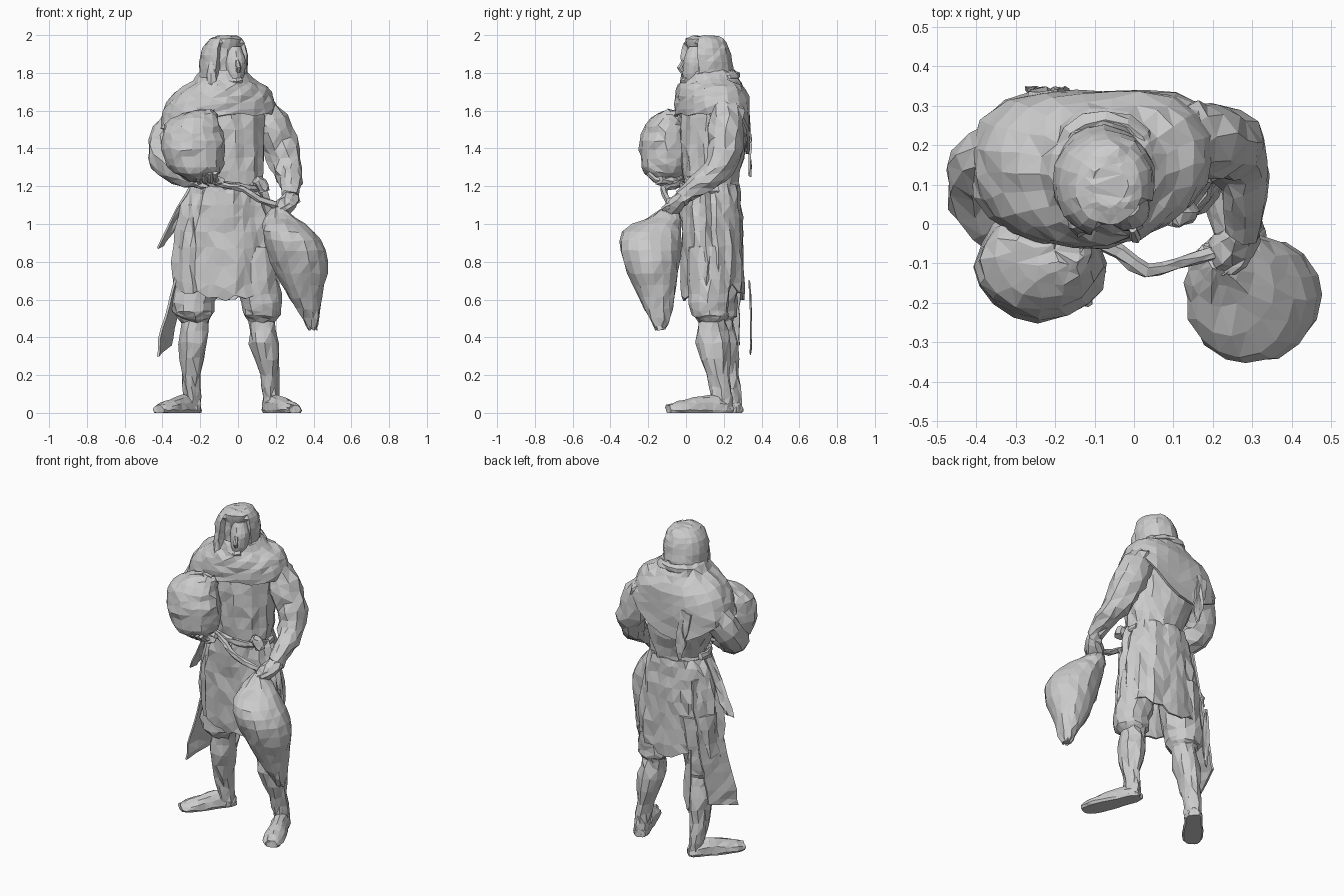
import bpy, bmesh, math, random
from math import sin, cos, pi, tau
from mathutils import Vector as V

random.seed(7)


def link(name, bm, solid=0.0):
    bmesh.ops.recalc_face_normals(bm, faces=bm.faces)
    bmesh.ops.triangulate(bm, faces=bm.faces)
    me = bpy.data.meshes.new(name)
    bm.to_mesh(me)
    bm.free()
    ob = bpy.data.objects.new(name, me)
    bpy.context.collection.objects.link(ob)
    if solid:
        m = ob.modifiers.new("thickness", "SOLIDIFY")
        m.thickness = solid
        m.offset = 0
    return ob


def smooth_path(rows, k):
    # Catmull-Rom interpolation of tuples
    out = []
    n = len(rows)
    for i in range(n - 1):
        p = [V(rows[min(max(j, 0), n - 1)]) for j in (i - 1, i, i + 1, i + 2)]
        for s in range(k):
            t = s / k
            out.append(0.5 * (2 * p[1] + (p[2] - p[0]) * t
                       + (2 * p[0] - 5 * p[1] + 4 * p[2] - p[3]) * t * t
                       + (3 * p[1] - p[0] - 3 * p[2] + p[3]) * t ** 3))
    return out + [V(rows[-1])]


def loft(name, rows, n=14, k=2, jit=0.008, fold=0.0, flat=False, caps=True, fn=None, solid=0.0):
    """Rows are x, y, z, half width, half depth. flat keeps rings level."""
    rows = smooth_path([r if len(r) == 5 else r + (r[3],) for r in rows], k)
    bm = bmesh.new()
    pts = [V(r[:3]) for r in rows]
    rings, last = [], None
    for i, r in enumerate(rows):
        d = (pts[min(i + 1, len(pts) - 1)] - pts[max(i - 1, 0)]).normalized()
        if flat:
            side, up = V((1, 0, 0)), V((0, 1, 0))
        elif last is None:
            side = d.cross(V((0, 0, 1)) if abs(d.z) < 0.8 else V((0, 1, 0))).normalized()
            up = side.cross(d)
        else:
            q = last.rotation_difference(d)
            side, up = q @ side, q @ up
        last = d
        ring = []
        for j in range(n):
            a = tau * j / n
            s = 1 + fold * (1 if j % 2 else -1)
            p = pts[i] + side * r[3] * s * cos(a) + up * r[4] * s * sin(a)
            p += V([random.uniform(-jit, jit) for _ in range(3)])
            if fn:
                p = fn(p, a, i / (len(rows) - 1), j)
            p.z = min(max(p.z, 0), 2)
            ring.append(bm.verts.new(p))
        rings.append(ring)
    for a, b in zip(rings, rings[1:]):
        for j in range(n):
            bm.faces.new((a[j], a[(j + 1) % n], b[(j + 1) % n], b[j]))
    if caps:
        bm.faces.new(rings[0])
        bm.faces.new(rings[-1])
    return link(name, bm, solid)


def sheet(name, rows, k=2, jit=0.006, solid=0.012):
    """Cloth panel: each row is left edge xyz + right edge xyz."""
    bm = bmesh.new()
    grid = []
    for r in smooth_path(rows, k):
        a, b = V(r[:3]), V(r[3:])
        grid.append([bm.verts.new(a.lerp(b, t / 3) + V([random.uniform(-jit, jit) for _ in range(3)]))
                     for t in range(4)])
    for a, b in zip(grid, grid[1:]):
        for j in range(3):
            bm.faces.new((a[j], a[j + 1], b[j + 1], b[j]))
    return link(name, bm, solid)


# Torso with pleated front
loft("tunic_body", [(-.06, .13, 1.14, .185, .15), (-.04, .13, 1.22, .165, .147),
                    (-.06, .14, 1.35, .2, .165), (-.08, .148, 1.5, .225, .176),
                    (-.1, .15, 1.62, .23, .17), (-.08, .14, 1.72, .17, .14)], n=24, fold=.015, flat=True)

# Tunic skirt with ragged pleats and hem
hem = [random.uniform(0, .06) for _ in range(32)]
pleat = [random.uniform(-.06, .05) for _ in range(32)]


def rag(p, a, t, j):
    p.z += t ** 3 * (hem[j] + .09 * (1 - abs(sin(a)) ** 12))
    c = V((-.067, .138, p.z))
    return c + (p - c) * (1 + pleat[j])


loft("tunic_skirt", [(-.055, .13, 1.21, .175, .15), (-.065, .133, 1.1, .22, .155), (-.07, .138, .95, .247, .157),
                     (-.068, .143, .75, .262, .16), (-.065, .143, .54, .26, .155)],
     n=32, jit=.009, fold=.03, flat=True, caps=False, fn=rag, solid=.012)

# Shoulder cape, lower on one side, squared off and longer over the back


def droop(p, a, t, j):
    p.z += .16 * (p.x + .08) * t + .015 * sin(3 * a) * t
    p.y += .08 * (p.x + .1) * t
    if sin(a) > 0:
        p.x += .03 * sin(2 * a) * t
        p.y += .03 * abs(sin(2 * a)) * t
        p.z -= .16 * sin(a) ** 2 * t * t
    p.y = min(p.y, .33 + random.uniform(-.006, .006))
    return p


loft("shoulder_cape", [(-.075, .13, 1.81, .11, .12), (-.08, .13, 1.755, .155, .15),
                       (-.095, .137, 1.7, .24, .185), (-.105, .142, 1.63, .285, .195),
                       (-.11, .145, 1.56, .295, .195)],
     n=22, jit=.008, flat=True, caps=False, fn=droop, solid=.016)

# Hood with a recessed opening turned slightly to one side
FACE = math.radians(-62)


def opening(p, a, t, j):
    d = abs((a - FACE + pi) % tau - pi)
    depth = min(1, max(0, (.75 - d) * 4)) * min(1, max(0, (.78 - t) * 5)) * min(1, t * 4)
    return p - V((cos(FACE), sin(FACE), 0)) * .045 * depth


loft("hood", [(-.085, .13, 1.69, .12, .13), (-.08, .115, 1.78, .125, .14), (-.075, .105, 1.86, .13, .138),
              (-.07, .1, 1.93, .118, .13), (-.065, .098, 1.98, .085, .1), (-.062, .098, 1.997, .045, .055)],
     n=20, jit=.004, flat=True, fn=opening)
loft("hood_collar_roll", [(-.19, .13, 1.76, .022), (-.16, .23, 1.78, .026), (-.07, .262, 1.785, .028),
                          (.02, .22, 1.78, .026), (.055, .11, 1.75, .022)], n=7, jit=.005)
loft("hood_lappet", [(-.12, .0, 1.88, .018), (-.14, .0, 1.79, .03), (-.125, -.012, 1.71, .024)], n=7, jit=.005)

# Face: head form, nose and chin
loft("face", [(-.025, .06, 1.73, .03, .04), (-.018, .04, 1.76, .042, .055), (-.015, .04, 1.83, .054, .058),
              (-.018, .045, 1.88, .056, .055), (-.025, .055, 1.94, .04, .04)], n=14, jit=.002, flat=True)
loft("nose", [(-.003, -.014, 1.865, .01), (.004, -.034, 1.825, .015), (.002, -.022, 1.806, .012)], n=6, k=1, jit=.001)
loft("chin", [(-.035, .0, 1.757, .016), (-.01, -.01, 1.755, .02), (.015, .005, 1.76, .016)], n=6, k=1, jit=.002)

# Arms
loft("carrying_arm", [(-.26, .19, 1.61, .08), (-.33, .18, 1.52, .09), (-.388, .14, 1.42, .085),
                      (-.388, .07, 1.345, .082), (-.32, -.01, 1.285, .075), (-.22, -.05, 1.24, .05),
                      (-.15, -.07, 1.225, .038)], n=10, jit=.011)
loft("hanging_arm", [(.08, .19, 1.65, .075), (.14, .215, 1.58, .095), (.192, .215, 1.48, .098),
                     (.235, .2, 1.37, .09), (.265, .15, 1.275, .075), (.283, .06, 1.2, .056),
                     (.28, -.02, 1.14, .045)], n=10, jit=.011)

# Hands and fingers
loft("holding_hand", [(-.18, -.06, 1.23, .035, .025), (-.13, -.1, 1.225, .045, .03), (-.1, -.14, 1.23, .035, .02)], n=8)
loft("gripping_hand", [(.285, -.01, 1.15, .04), (.26, -.05, 1.11, .05), (.215, -.08, 1.07, .045)], n=8)
for i in range(4):
    s = i * .03
    loft("holding_finger", [(-.2 + s, -.1, 1.225, .016), (-.21 + s, -.16, 1.235, .016),
                            (-.21 + s, -.2, 1.27, .013)], n=6, jit=.003)
    loft("gripping_finger", [(.285 - s * .7, -.075, 1.1 - s * .3, .018), (.25 - s * .7, -.115, 1.08 - s * .3, .017),
                             (.21 - s * .6, -.1, 1.05 - s * .2, .015)], n=6, jit=.003)

# Round bundle under the arm
loft("round_bundle", [(-.2, -.1, 1.225, .05, .05), (-.215, -.11, 1.27, .125, .11), (-.235, -.105, 1.35, .16, .135),
                      (-.238, -.105, 1.44, .165, .14), (-.24, -.095, 1.52, .145, .12),
                      (-.21, -.07, 1.58, .1, .085), (-.17, -.06, 1.605, .04, .04)], n=16, jit=.008, flat=True)

# Hanging sack tapering to a point
loft("hanging_sack", [(.215, -.085, 1.085, .035, .035), (.225, -.12, 1.03, .085, .09), (.265, -.185, .96, .135, .155),
                      (.31, -.19, .86, .157, .16), (.335, -.175, .74, .135, .135), (.357, -.155, .61, .09, .095),
                      (.385, -.14, .5, .045, .055), (.395, -.135, .44, .02, .025)], n=16, jit=.006, flat=True)

# Legs: baggy knees gathered over wrapped shins, then shoes
LEGS = {
    "left": [(-.19, .17, .88, .13), (-.215, .165, .7, .12), (-.235, .16, .58, .112), (-.23, .165, .515, .1),
             (-.225, .175, .48, .07), (-.235, .19, .37, .077, .088), (-.245, .215, .2, .05, .062),
             (-.24, .235, .08, .045, .055), (-.24, .235, .02, .045, .055)],
    "right": [(.07, .135, .88, .13), (.1, .125, .7, .118), (.125, .12, .58, .105), (.128, .13, .515, .098),
              (.13, .14, .48, .07), (.138, .14, .37, .075, .09), (.165, .17, .2, .048, .064),
              (.175, .19, .08, .043, .055), (.175, .19, .02, .043, .055)]}
for side, rows in LEGS.items():
    loft(side + "_leg", rows, n=12, jit=.008, flat=True)
for side, heel, toe in (("left", V((-.215, .285, 0)), V((-.42, .02, 0))),
                        ("right", V((.155, .24, 0)), V((.3, -.095, 0)))):
    prof = [(0, .03, .03), (.12, .05, .065), (.35, .052, .08), (.6, .06, .065), (.85, .06, .045), (1, .035, .028)]
    loft(side + "_shoe", [tuple(heel.lerp(toe, t))[:2] + (.015, w, h) for t, w, h in prof], n=12, jit=.004)

# Rope belt across the front, knot and trailing cords held by the hand
arc = [(-.05 + .18 * cos(a), .125 + .148 * sin(a), 1.2 - .02 * cos(a), .014, .022)
       for a in (pi * (.9 + 1.2 * i / 12) for i in range(13))]
loft("belt", arc, n=6, k=1, jit=.005)
loft("belt_cord", [(-.16, -.02, 1.225, .015), (-.04, -.07, 1.2, .018), (.03, -.12, 1.185, .018),
                   (.11, -.1, 1.13, .018), (.2, -.075, 1.1, .02)], n=6, jit=.004)
loft("belt_knot", [(.09, .02, 1.24, .02), (.12, .02, 1.22, .035), (.14, .03, 1.17, .025)], n=7)

# Loose cloth: side tail, thin back strip, belt strap and back strap
sheet("side_tail", [(-.27, .1, 1.1, -.22, .26, 1.1), (-.31, .1, .85, -.26, .28, .85),
                    (-.35, .1, .62, -.3, .285, .66), (-.4, .09, .45, -.33, .285, .5),
                    (-.425, .085, .3, -.36, .285, .36)], k=3)
sheet("back_strip", [(-.27, .336, .7, -.255, .336, .7), (-.275, .342, .55, -.23, .342, .53),
                     (-.27, .345, .4, -.23, .345, .4), (-.26, .343, .31, -.25, .343, .32)], jit=.003, solid=.008)
sheet("belt_strap", [(-.25, .1, 1.21, -.24, .15, 1.2), (-.32, .1, 1.08, -.31, .15, 1.06),
                     (-.37, .11, .98, -.35, .16, .95), (-.42, .12, .87, -.39, .16, .9)])
sheet("back_strap", [(-.27, .33, 1.56, -.2, .33, 1.58), (-.25, .338, 1.45, -.18, .338, 1.45),
                     (-.23, .338, 1.36, -.17, .34, 1.36), (-.2, .34, 1.26, -.18, .34, 1.25)])
